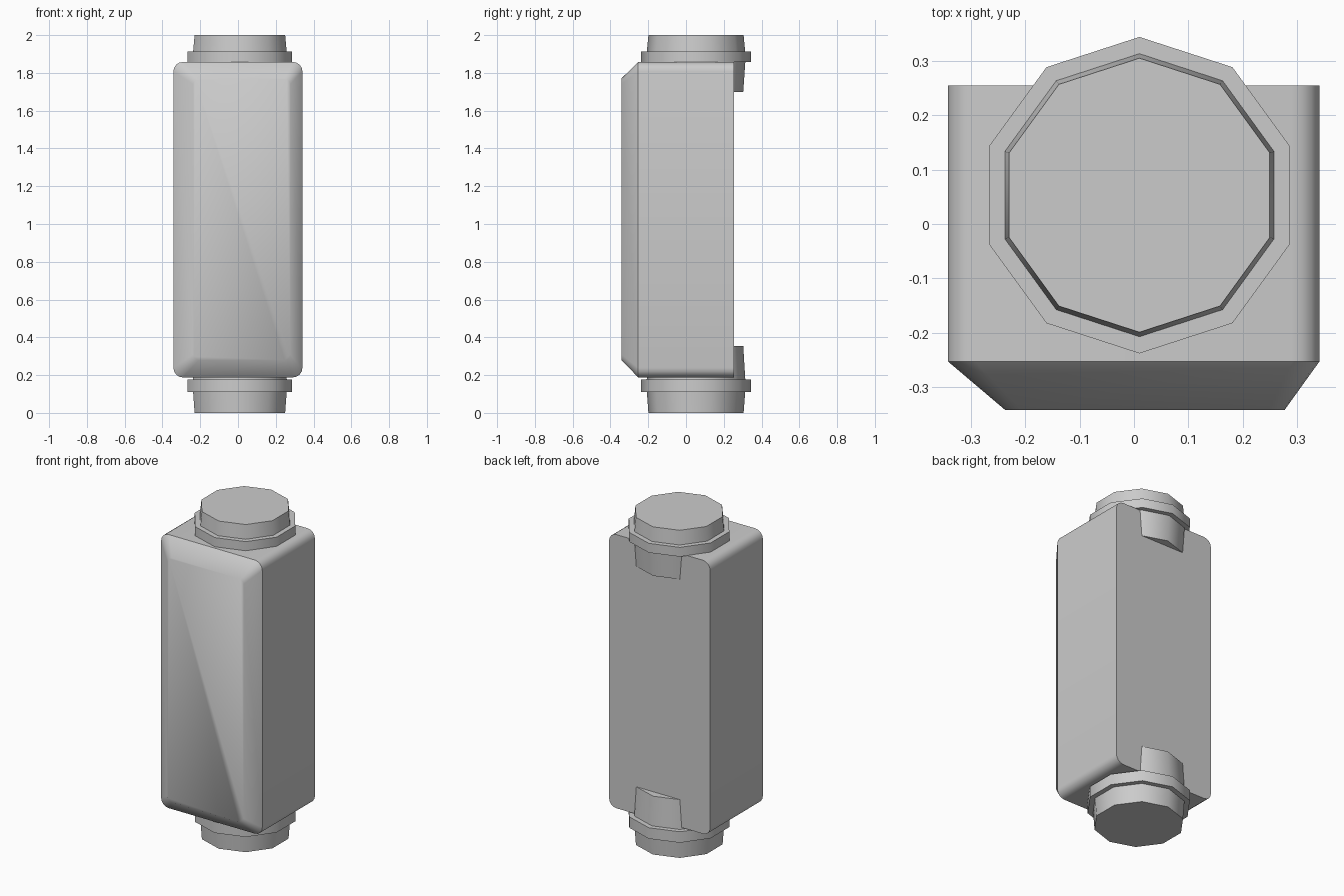
import bpy, bmesh, math

if "Cube" in bpy.data.objects:
    bpy.data.objects.remove(bpy.data.objects["Cube"])

grey = bpy.data.materials.new("light grey")
grey.diffuse_color = (0.6, 0.6, 0.6, 1)
grey.use_nodes = True
grey.node_tree.nodes["Principled BSDF"].inputs["Base Color"].default_value = grey.diffuse_color


def finish(bm, name):
    bmesh.ops.recalc_face_normals(bm, faces=bm.faces)
    me = bpy.data.meshes.new(name)
    bm.to_mesh(me)
    bm.free()
    me.materials.append(grey)
    ob = bpy.data.objects.new(name, me)
    bpy.context.collection.objects.link(ob)
    return ob


def loft(name, rings, sharp):
    """Skin a list of equal-length rings, cap both ends, mark given rings sharp."""
    bm = bmesh.new()
    loops = [[bm.verts.new(p) for p in ring] for ring in rings]
    n = len(loops[0])
    for a, b in zip(loops, loops[1:]):
        for i in range(n):
            bm.faces.new((a[i], a[(i + 1) % n], b[(i + 1) % n], b[i]))
    bm.faces.new(loops[0])
    bm.faces.new(loops[-1])
    for f in bm.faces:
        f.smooth = True
    for k in sharp:
        for i in range(n):
            bm.edges.get((loops[k][i], loops[k][(i + 1) % n])).smooth = False
    return finish(bm, name)


def rounded_outline(x0, x1, z0, z1, r, y, seg=4):
    pts = []
    corners = ((x1 - r, z1 - r), (x0 + r, z1 - r), (x0 + r, z0 + r), (x1 - r, z0 + r))
    for q, (cx, cz) in enumerate(corners):
        for i in range(seg + 1):
            a = (q + i / seg) * math.pi / 2
            pts.append((cx + r * math.cos(a), y, cz + r * math.sin(a)))
    return pts


# body: rounded box, sharp back rim, soft-shaded bevelled front
loft("body", [
    rounded_outline(-0.342, 0.341, 0.188, 1.858, 0.05, 0.255),
    rounded_outline(-0.342, 0.341, 0.188, 1.858, 0.05, -0.253),
    rounded_outline(-0.237, 0.277, 0.28, 1.77, 0.03, -0.342)], sharp=(0, 1))


def decagon(r, z):
    return [(0.01 + r * math.sin(i * math.pi / 5), 0.053 + r * math.cos(i * math.pi / 5), z)
            for i in range(10)]


# end caps: plug running into the body plus a collar, at each end
for end, outer, inner, lo, hi in (("top", 2.0, 1.70, 1.857, 1.914),
                                  ("bottom", 0.0, 0.355, 0.111, 0.178)):
    mid = (lo + hi) / 2
    loft(end + "_plug", [decagon(0.252, outer), decagon(0.263, mid), decagon(0.250, inner)],
         sharp=(0, 1, 2))
    loft(end + "_collar", [decagon(0.291, lo), decagon(0.291, hi)], sharp=(0, 1))
